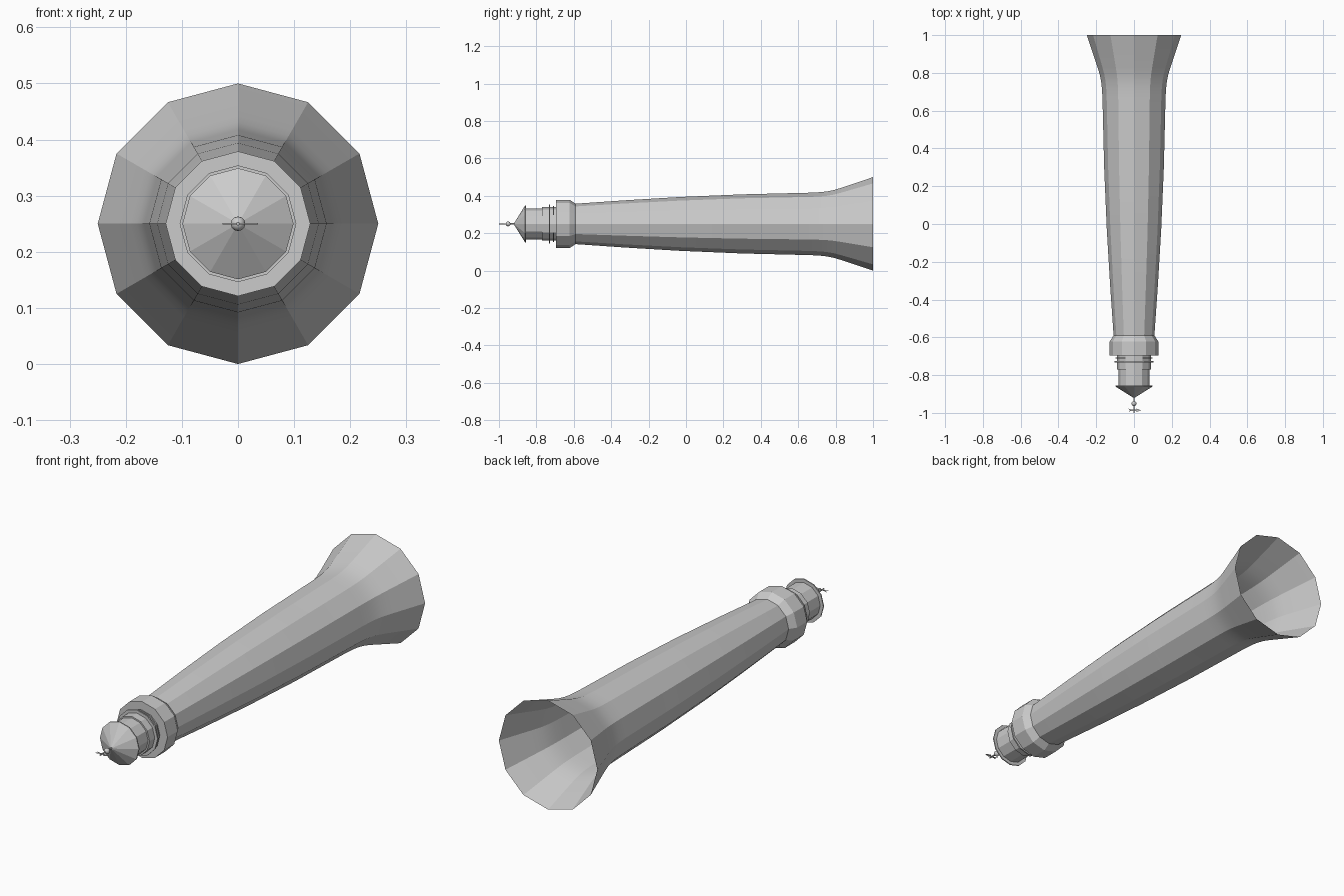
import bpy, bmesh
from math import sin, cos, tau, radians

if "Cube" in bpy.data.objects:
    bpy.data.objects.remove(bpy.data.objects["Cube"])

AXIS_Z = 0.25


def finish(bm, name, smooth=None):
    me = bpy.data.meshes.new(name)
    bm.to_mesh(me)
    bm.free()
    ob = bpy.data.objects.new(name, me)
    bpy.context.collection.objects.link(ob)
    if smooth:
        bpy.context.view_layer.objects.active = ob
        ob.select_set(True)
        bpy.ops.object.shade_smooth_by_angle(angle=radians(smooth))
        ob.select_set(False)
    return ob


def lathe(name, profile, sides=12, smooth=None, cap=False):
    """Revolve (y, radius) points, ordered from base to tip, around the y axis."""
    bm = bmesh.new()
    rings = []
    for y, r in profile:
        rings.append([bm.verts.new((r * sin(tau * i / sides), y,
                                    AXIS_Z + r * cos(tau * i / sides)))
                      for i in range(sides)])
    for a, b in zip(rings, rings[1:]):
        for i in range(sides):
            j = (i + 1) % sides
            bm.faces.new((a[i], a[j], b[j], b[i]))
    if cap:
        bm.faces.new(rings[0])
        bm.faces.new(rings[-1])
        bmesh.ops.recalc_face_normals(bm, faces=bm.faces)
    else:
        # open shell: outward faces
        bm.normal_update()
        f = bm.faces[:][0]
        c = f.calc_center_median()
        if f.normal.x * c.x + f.normal.z * (c.z - AXIS_Z) < 0:
            bmesh.ops.reverse_faces(bm, faces=bm.faces[:])
    return finish(bm, name, smooth)


# tapered tower with flared, open foot
lathe("tower", [(1.0, .25), (.83, .193), (.79, .181), (.755, .174), (.72, .170),
                (.67, .167), (.30, .158), (-.03, .144), (-.33, .126),
                (-.59, .108)], smooth=20)

# gallery platform
lathe("gallery", [(-.59, .108), (-.622, .129), (-.695, .129), (-.695, .08)], smooth=None)

# lantern room and its thin rails
lathe("lantern_base", [(-.69, .09), (-.77, .09)], cap=True)
lathe("lantern_room", [(-.765, .083), (-.86, .083)], cap=True)
for k, (y, r) in enumerate([(-.709, .097), (-.729, .104)]):
    lathe(f"gallery_rail_{k + 1}", [(y + .003, r), (y - .003, r)], cap=True)

# conical roof
lathe("roof", [(-.855, .099), (-.86, .099), (-.918, .006)], cap=True)

# spindle and ball finial
lathe("spindle", [(-.915, .004), (-1.0, .003)], sides=8, cap=True)
lathe("ball_finial", [(-.951 + .013 * cos(tau * i / 16), max(.013 * sin(tau * i / 16), .001))
                      for i in range(9)], smooth=60, cap=True)

# flat arrow weather vane
bm = bmesh.new()
outline = [(-.028, -.993), (-.02, -.986), (-.028, -.978), (-.012, -.983), (.012, -.983),
           (.012, -.976), (.036, -.986), (.012, -.996), (.012, -.989), (-.012, -.989)]
face = bm.faces.new([bm.verts.new((x, y, AXIS_Z - .001)) for x, y in outline])
ext = bmesh.ops.extrude_face_region(bm, geom=[face])
for v in ext["geom"]:
    if isinstance(v, bmesh.types.BMVert):
        v.co.z += .002
bmesh.ops.recalc_face_normals(bm, faces=bm.faces)
finish(bm, "weather_vane")
